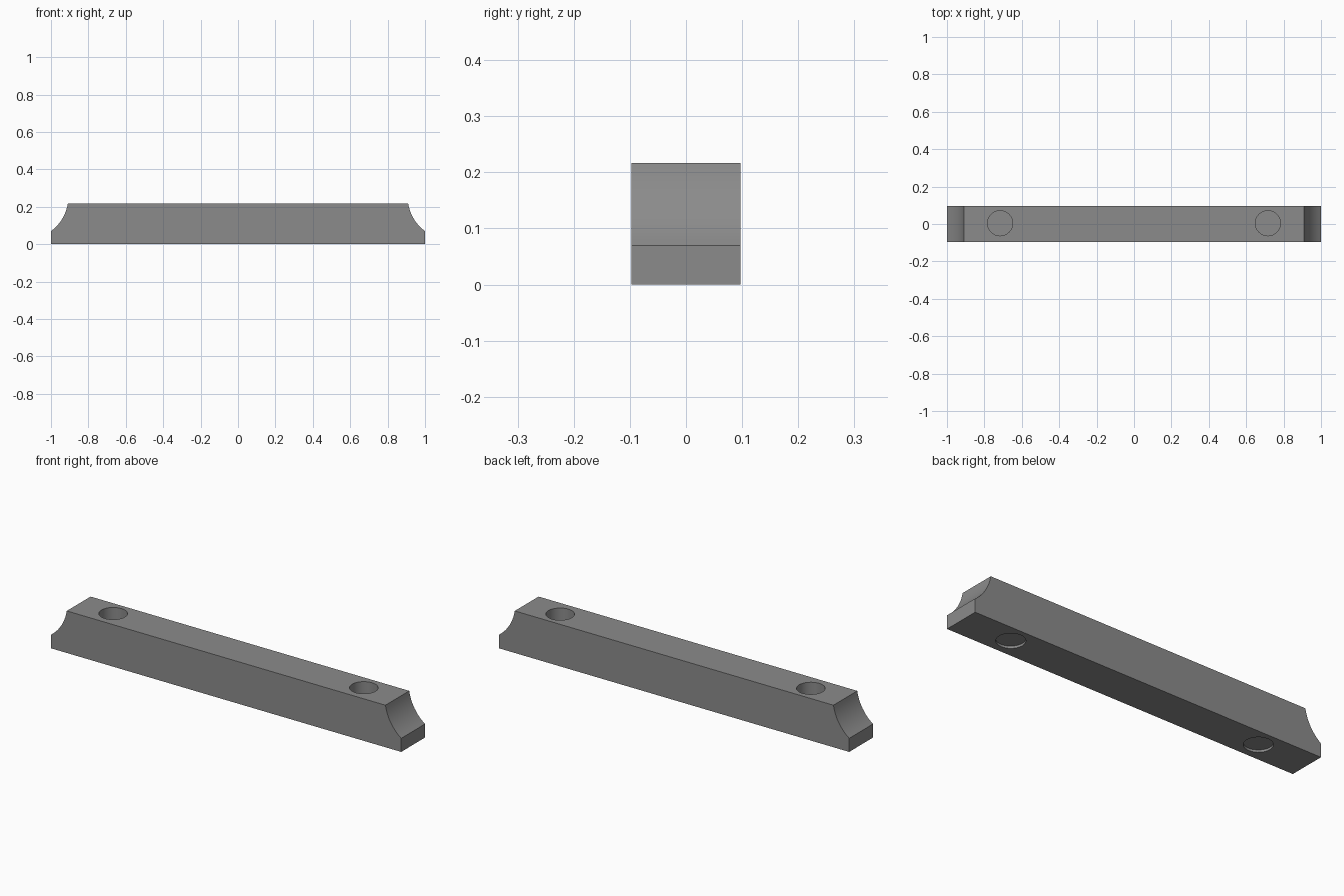
import bpy, bmesh, math

if "Cube" in bpy.data.objects:
    bpy.data.objects.remove(bpy.data.objects["Cube"])

HALF_L, HALF_W, HEIGHT = 1.0, 0.097, 0.217
LIP_Z, TOP_X = 0.07, 0.91            # cove runs from the end lip to the top edge
HOLE_X, HOLE_Y, HOLE_R = 0.716, 0.004, 0.067
WEB_LOW, WEB_HIGH = 0.012, 0.016     # thin web left inside each hole


def cove(n=10, sag=0.017):
    """Concave arc from the end lip up to the top edge."""
    dx, dz = TOP_X - HALF_L, HEIGHT - LIP_Z
    chord = math.hypot(dx, dz)
    r = ((chord / 2) ** 2 + sag ** 2) / (2 * sag)
    half = math.asin(chord / 2 / r)
    nx, nz = -dz / chord, dx / chord  # points into the bar
    pts = []
    for i in range(n + 1):
        a = -half + 2 * half * i / n
        along = chord / 2 + r * math.sin(a)
        deep = r * math.cos(a) - (r - sag)
        pts.append((HALF_L + dx / chord * along + nx * deep,
                    LIP_Z + dz / chord * along + nz * deep))
    return pts


# Bar: mirrored end profile extruded across the width
right = [(HALF_L, 0)] + cove()
profile = right + [(-x, z) for x, z in reversed(right)]
bm = bmesh.new()
face = bm.faces.new([bm.verts.new((x, -HALF_W, z)) for x, z in profile])
res = bmesh.ops.extrude_face_region(bm, geom=[face])
verts = [g for g in res["geom"] if isinstance(g, bmesh.types.BMVert)]
bmesh.ops.translate(bm, verts=verts, vec=(0, 2 * HALF_W, 0))
bmesh.ops.recalc_face_normals(bm, faces=bm.faces)
mesh = bpy.data.meshes.new("bar")
bm.to_mesh(mesh)
bm.free()
bar = bpy.data.objects.new("bar", mesh)
bpy.context.collection.objects.link(bar)

# Dark grey finish
dark = bpy.data.materials.new("dark_grey")
dark.diffuse_color = (0.26, 0.26, 0.26, 1)
dark.use_nodes = True
dark.node_tree.nodes["Principled BSDF"].inputs["Base Color"].default_value = dark.diffuse_color
mesh.materials.append(dark)


def cut_hole(x, z0, z1):
    bpy.ops.mesh.primitive_cylinder_add(vertices=48, radius=HOLE_R, depth=z1 - z0,
                                        location=(x, HOLE_Y, (z0 + z1) / 2))
    cutter = bpy.context.object
    cutter.name = "hole_cutter"
    cutter.hide_render = True
    cutter.data.materials.append(dark)
    bpy.context.view_layer.objects.active = bar
    mod = bar.modifiers.new("hole", 'BOOLEAN')
    mod.operation, mod.solver, mod.object = 'DIFFERENCE', 'EXACT', cutter
    bpy.ops.object.modifier_apply(modifier=mod.name)
    bpy.data.objects.remove(cutter)


# Deep holes from the top and shallow recesses underneath
for side in (-1, 1):
    cut_hole(side * HOLE_X, WEB_HIGH, HEIGHT + 0.1)
    cut_hole(side * HOLE_X, -0.1, WEB_LOW)

# Smooth cove and hole walls, crisp edges elsewhere
bpy.ops.object.select_all(action='DESELECT')
bar.select_set(True)
bpy.context.view_layer.objects.active = bar
bpy.ops.object.shade_smooth_by_angle(angle=math.radians(25))
